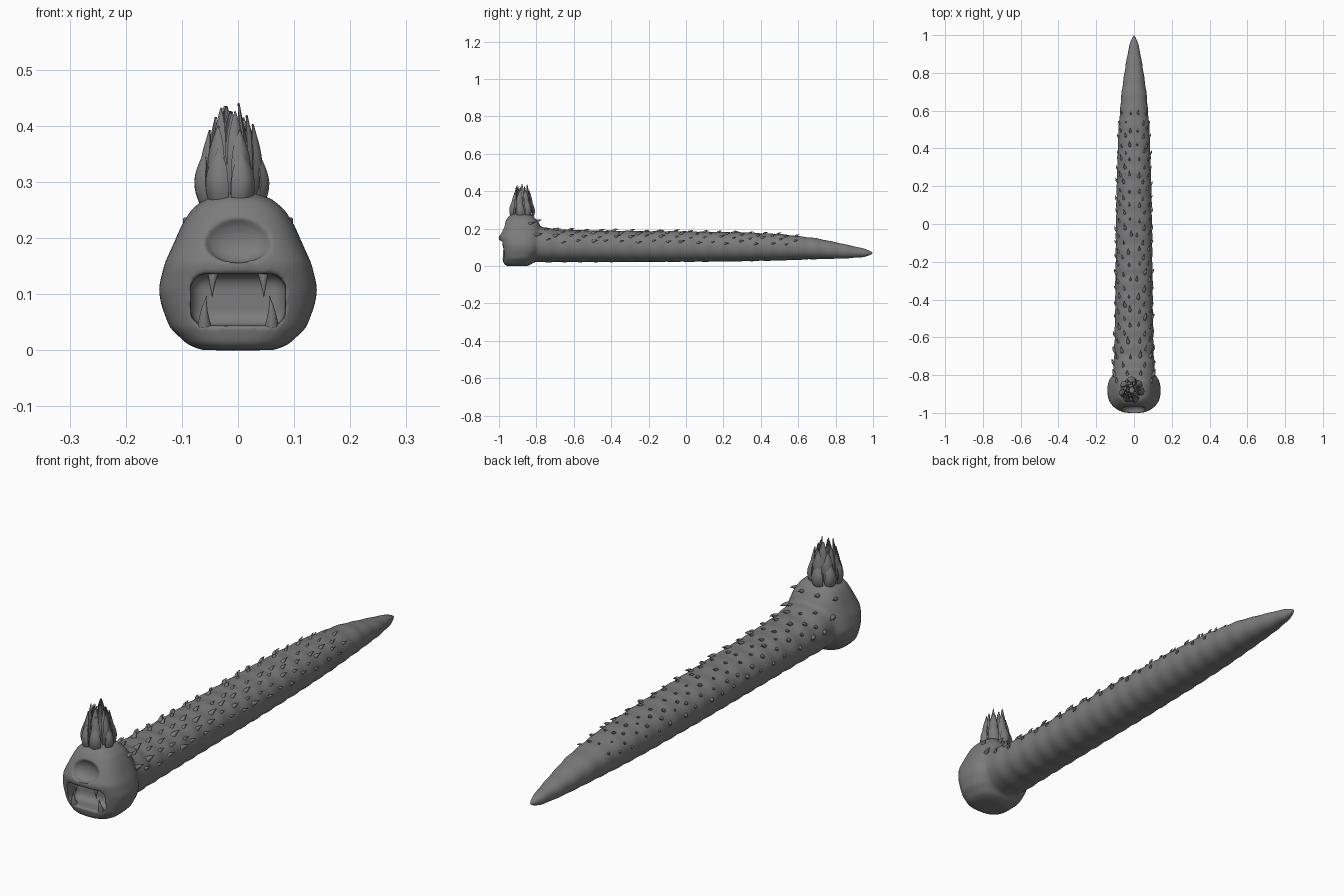
import bpy, bmesh, math, random
from mathutils import Vector

random.seed(4)
cube = bpy.data.objects.get("Cube")
if cube:
    bpy.data.objects.remove(cube, do_unlink=True)

skin = bpy.data.materials.new("grey_skin")
skin.use_nodes = True
GREY = (0.2, 0.2, 0.2, 1)
skin.diffuse_color = GREY
skin.node_tree.nodes["Principled BSDF"].inputs["Base Color"].default_value = GREY


def finish(bm, name):
    bmesh.ops.recalc_face_normals(bm, faces=bm.faces)
    mesh = bpy.data.meshes.new(name)
    bm.to_mesh(mesh)
    bm.free()
    mesh.materials.append(skin)
    ob = bpy.data.objects.new(name, mesh)
    bpy.context.collection.objects.link(ob)
    return ob


def activate(ob):
    bpy.ops.object.select_all(action="DESELECT")
    ob.select_set(True)
    bpy.context.view_layer.objects.active = ob


def apply_modifier(ob, kind, **settings):
    activate(ob)
    mod = ob.modifiers.new(kind, kind)
    for key, value in settings.items():
        setattr(mod, key, value)
    bpy.ops.object.modifier_apply(modifier=mod.name)


def loft(bm, rings):
    """Skin closed rings of points and cap both ends."""
    loops = [[bm.verts.new(p) for p in ring] for ring in rings]
    n = len(loops[0])
    for a, b in zip(loops, loops[1:]):
        for i in range(n):
            j = (i + 1) % n
            bm.faces.new((a[i], a[j], b[j], b[i]))
    bm.faces.new(loops[0])
    bm.faces.new(loops[-1])


def super_point(angle, a, b, power):
    c, s = math.cos(angle), math.sin(angle)
    k = 2 / power
    return a * math.copysign(abs(c) ** k, c), b * math.copysign(abs(s) ** k, s)


def sample(table, t):
    """Interpolate a table of sections at position t."""
    for lo, hi in zip(table, table[1:]):
        if t <= hi[0]:
            f = (t - lo[0]) / (hi[0] - lo[0])
            return [p + (q - p) * f for p, q in zip(lo[1:], hi[1:])]
    return list(table[-1][1:])


def spike(bm, p0, p1, p2, radius, sides=8, steps=6):
    """Pointed horn that follows a bent path."""
    p0, p1, p2 = Vector(p0), Vector(p1), Vector(p2)
    rings = []
    for k in range(steps + 1):
        t = k / steps
        centre = p0 * (1 - t) ** 2 + p1 * 2 * t * (1 - t) + p2 * t * t
        way = ((p1 - p0) * (1 - t) + (p2 - p1) * t).normalized()
        side = way.cross(Vector((0.31, 0.2, 0.1))).normalized()
        up = way.cross(side)
        r = radius * max(1 - t, 0.03)
        rings.append([centre + side * r * math.cos(a) + up * r * math.sin(a)
                      for a in (math.tau * i / sides for i in range(sides))])
    loft(bm, rings)


ANGLES = [math.tau * i / 48 for i in range(48)]

# Head sections: height, half width, front y, back y
HEAD = [(0, .065, -.955, -.85), (.01, .09, -.974, -.825), (.04, .122, -.982, -.80),
        (.08, .137, -.988, -.775), (.11, .142, -.992, -.77), (.155, .131, -1.003, -.768),
        (.19, .115, -.99, -.77), (.22, .102, -.975, -.78), (.25, .084, -.96, -.80),
        (.27, .06, -.945, -.82), (.282, .025, -.91, -.85)]
# Body sections: y, half width, bottom z, top z
BODY = [(-.9, .1, .03, .22), (-.78, .112, .02, .212), (-.7, .106, .021, .196),
        (-.5, .101, .021, .19), (0, .096, .022, .186), (.3, .09, .025, .181),
        (.5, .083, .03, .172), (.7, .066, .037, .149), (.85, .044, .04, .117),
        (.95, .025, .047, .095), (.985, .013, .056, .084), (1.003, .004, .066, .075)]

bm = bmesh.new()
rings = []
for z, w, front, back in HEAD:
    mid, depth = (front + back) / 2, (back - front) / 2
    pts = [super_point(a, w, depth, 2.6) for a in ANGLES]
    rings.append([(x, mid + y, z) for x, y in pts])
loft(bm, rings)

# Body with slight rolls along its length
rings = []
for i in range(160):
    y = -.9 + 1.903 * i / 159
    w, bottom, top = sample(BODY, y)
    roll = 1 + .018 * math.sin(y * 75)
    pts = [super_point(a, w * roll, (top - bottom) / 2 * roll, 2.15) for a in ANGLES]
    rings.append([(x, y, (top + bottom) / 2 + z) for x, z in pts])
loft(bm, rings)
worm = finish(bm, "head_and_body")
apply_modifier(worm, "REMESH", mode="VOXEL", voxel_size=.006)
apply_modifier(worm, "SMOOTH", factor=.5, iterations=10)

# Eye socket cutter
bpy.ops.mesh.primitive_uv_sphere_add(segments=40, ring_count=24, location=(0, -.988, .2))
eye_cutter = bpy.context.object
eye_cutter.scale = (.062, .034, .045)

# Mouth cutter, rounded box
bpy.ops.mesh.primitive_cube_add(size=1, location=(0, -.965, .09))
mouth_cutter = bpy.context.object
mouth_cutter.scale = (.168, .11, .092)
bpy.ops.object.transform_apply(location=False, rotation=False, scale=True)
apply_modifier(mouth_cutter, "BEVEL", width=.026, segments=5)

for cutter in (eye_cutter, mouth_cutter):
    cutter.hide_render = True
    apply_modifier(worm, "BOOLEAN", operation="DIFFERENCE", solver="EXACT", object=cutter)
    bpy.data.objects.remove(cutter, do_unlink=True)
apply_modifier(worm, "REMESH", mode="VOXEL", voxel_size=.005)
apply_modifier(worm, "SMOOTH", factor=.5, iterations=3)

# Fangs
bm = bmesh.new()
for s in (-1, 1):
    spike(bm, (s * .044, -.97, .145), (s * .046, -.98, .12), (s * .046, -.976, .094), .011, 12)
    spike(bm, (s * .06, -.966, .045), (s * .062, -.976, .07), (s * .056, -.974, .097), .012, 12)
fangs = finish(bm, "fangs")

# Backward hooked thorns, staggered over the back and sides
bm = bmesh.new()


def thorn(point, normal, size):
    back = Vector((0, 1, 0))
    spike(bm, point - normal * .012 - back * .012 * size, point + normal * .013 * size,
          point + normal * .011 * size + back * .026 * size, .015 * size)


for row in range(34):
    y = -.74 + row * .04
    w, bottom, top = sample(BODY, y)
    h = (top - bottom) / 2
    for deg in ((12, 52) if row % 2 else (32, 74)):
        for s in (-1, 1):
            a = math.radians(90 - s * (deg + random.uniform(-5, 5)))
            x, z = super_point(a, w, h, 2.15)
            normal = Vector((x / w ** 2, 0, z / h ** 2)).normalized()
            where = Vector((x, y + random.uniform(-.01, .01), z + (top + bottom) / 2))
            thorn(where, normal, random.uniform(.65, 1) * (1 - .3 * row / 34))
for x, y, z in ((.09, -.83, .228), (.035, -.795, .24), (.105, -.79, .17)):
    for s in (-1, 1):
        p = Vector((s * x, y, z))
        thorn(p, (p - Vector((0, -.88, .13))).normalized(), .8)
thorns = finish(bm, "thorns")

# Crown of cupped pointed leaves in nested rings
bm = bmesh.new()
CROWN = Vector((-.012, -.88, 0))


def leaf(angle, radius, base, height, width, flare):
    out = Vector((math.cos(angle), math.sin(angle), 0))
    side = Vector((-out.y, out.x, 0))
    grid = []
    for k in range(11):
        t = k / 10
        half = width * (.62 + .9 * t) * (1 - t ** 2.2) + .0006
        r = radius + .016 * math.sin(math.pi * t * 1.1) + flare * t ** 3
        row = []
        for i in range(7):
            u = i / 3 - 1
            cup = half * .55 * u * u
            row.append(bm.verts.new(CROWN + out * (r - cup) + side * half * u
                                    + Vector((0, 0, base + height * t))))
        grid.append(row)
    for a, b in zip(grid, grid[1:]):
        for i in range(6):
            bm.faces.new((a[i], a[i + 1], b[i + 1], b[i]))


# Ring values: count, radius, base z, height, half width, flare
for count, radius, base, height, width, flare in (
        (7, .052, .248, .108, .026, .004), (7, .04, .26, .14, .022, .006),
        (6, .027, .265, .165, .019, .008), (4, .012, .265, .178, .015, .008)):
    for i in range(count):
        angle = math.tau * (i + random.uniform(-.12, .12)) / count - math.pi / 2 + radius * 9
        leaf(angle, radius, base, height * random.uniform(.9, 1.04), width, flare)
crown = finish(bm, "leaf_crown")
apply_modifier(crown, "SOLIDIFY", thickness=.004, offset=-1)

for ob in (worm, fangs, thorns, crown):
    activate(ob)
    bpy.ops.object.shade_smooth_by_angle(angle=math.radians(50))
